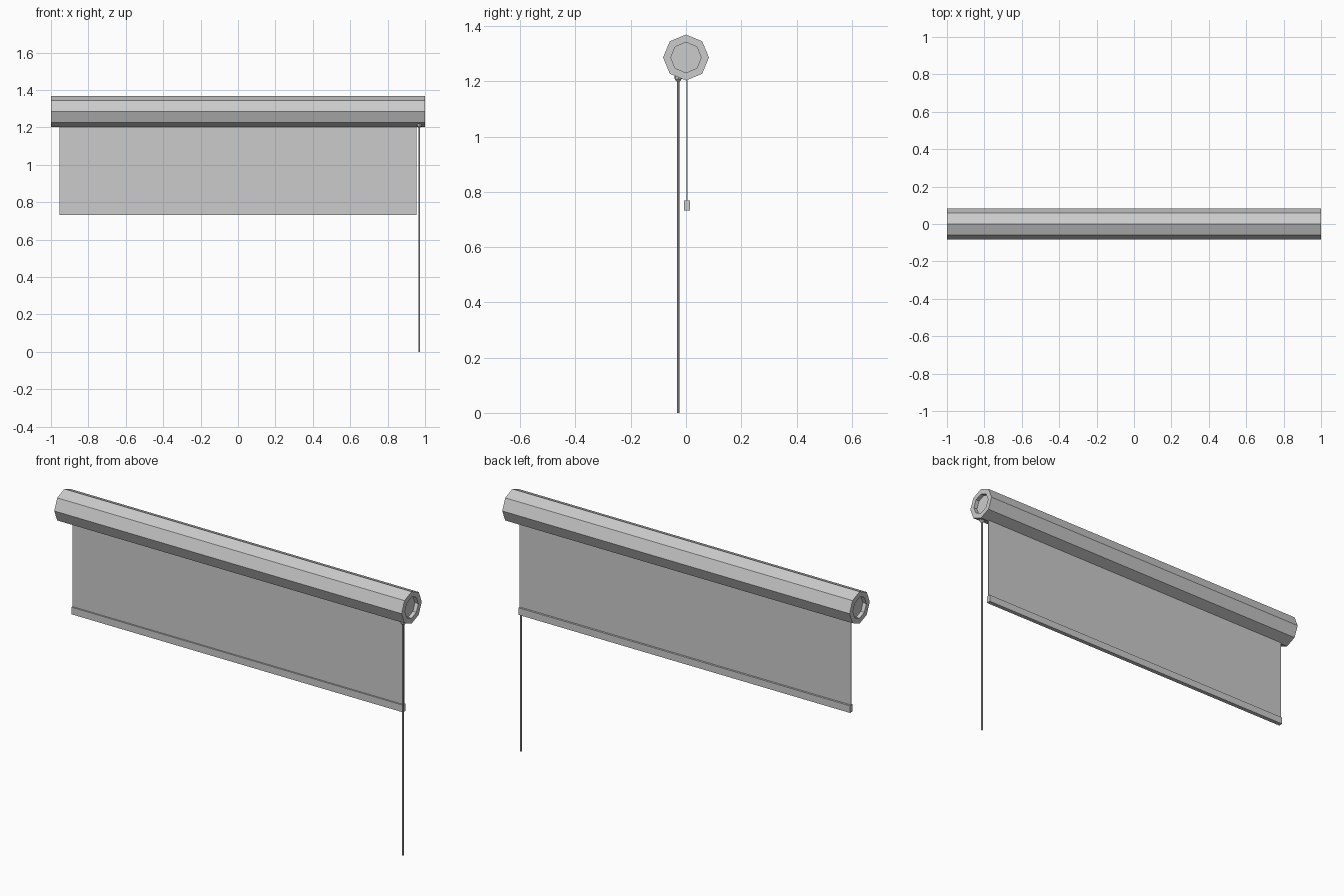
import bpy, bmesh, math
from mathutils import Matrix, Vector

cube = bpy.data.objects.get("Cube")
if cube:
    bpy.data.objects.remove(cube, do_unlink=True)

grey = bpy.data.materials.new("light grey")
grey.use_nodes = True
COLOUR = (0.6, 0.6, 0.6, 1)
grey.diffuse_color = COLOUR
grey.node_tree.nodes["Principled BSDF"].inputs["Base Color"].default_value = COLOUR


def finish(bm, name):
    bmesh.ops.recalc_face_normals(bm, faces=bm.faces)
    mesh = bpy.data.meshes.new(name)
    bm.to_mesh(mesh)
    bm.free()
    mesh.materials.append(grey)
    obj = bpy.data.objects.new(name, mesh)
    bpy.context.collection.objects.link(obj)
    return obj


def box(name, centre, size):
    bm = bmesh.new()
    bmesh.ops.create_cube(bm, size=1, matrix=Matrix.Translation(centre) @ Matrix.Diagonal((*size, 1)))
    return finish(bm, name)


def lathe(name, profile, sides, place):
    """Skin rings of (radius, height) along local z, capping both ends."""
    bm = bmesh.new()
    rings = []
    for r, h in profile:
        angles = [2 * math.pi * i / sides for i in range(sides)]
        rings.append([bm.verts.new(place @ Vector((r * math.cos(a), r * math.sin(a), h))) for a in angles])
    for a, b in zip(rings, rings[1:]):
        for i in range(sides):
            j = (i + 1) % sides
            bm.faces.new((a[i], a[j], b[j], b[i]))
    bm.faces.new(rings[0])
    bm.faces.new(rings[-1])
    return finish(bm, name)


# Octagonal roller casing with recessed ends
along_x = Matrix.Translation((0, 0, 1.286)) @ Matrix.Rotation(math.pi / 2, 4, "Y")
lathe("roller_casing", [(0.055, -0.98), (0.055, -1), (0.083, -1),
                        (0.083, 1), (0.055, 1), (0.055, 0.98)], 8, along_x)

# Hanging fabric and its weighted bottom bar
box("blind_fabric", (0, 0.003, 0.99), (1.91, 0.004, 0.46))
box("bottom_bar", (0, 0.004, 0.75), (1.91, 0.022, 0.037))

# Pull wand with its small connector under the casing
upright = Matrix.Translation((0.97, -0.028, 0))
lathe("pull_wand", [(0.004, 0), (0.004, 1.215)], 8, upright)
lathe("wand_connector", [(0.006, 1.2), (0.013, 1.208), (0.013, 1.222)], 8, upright)
